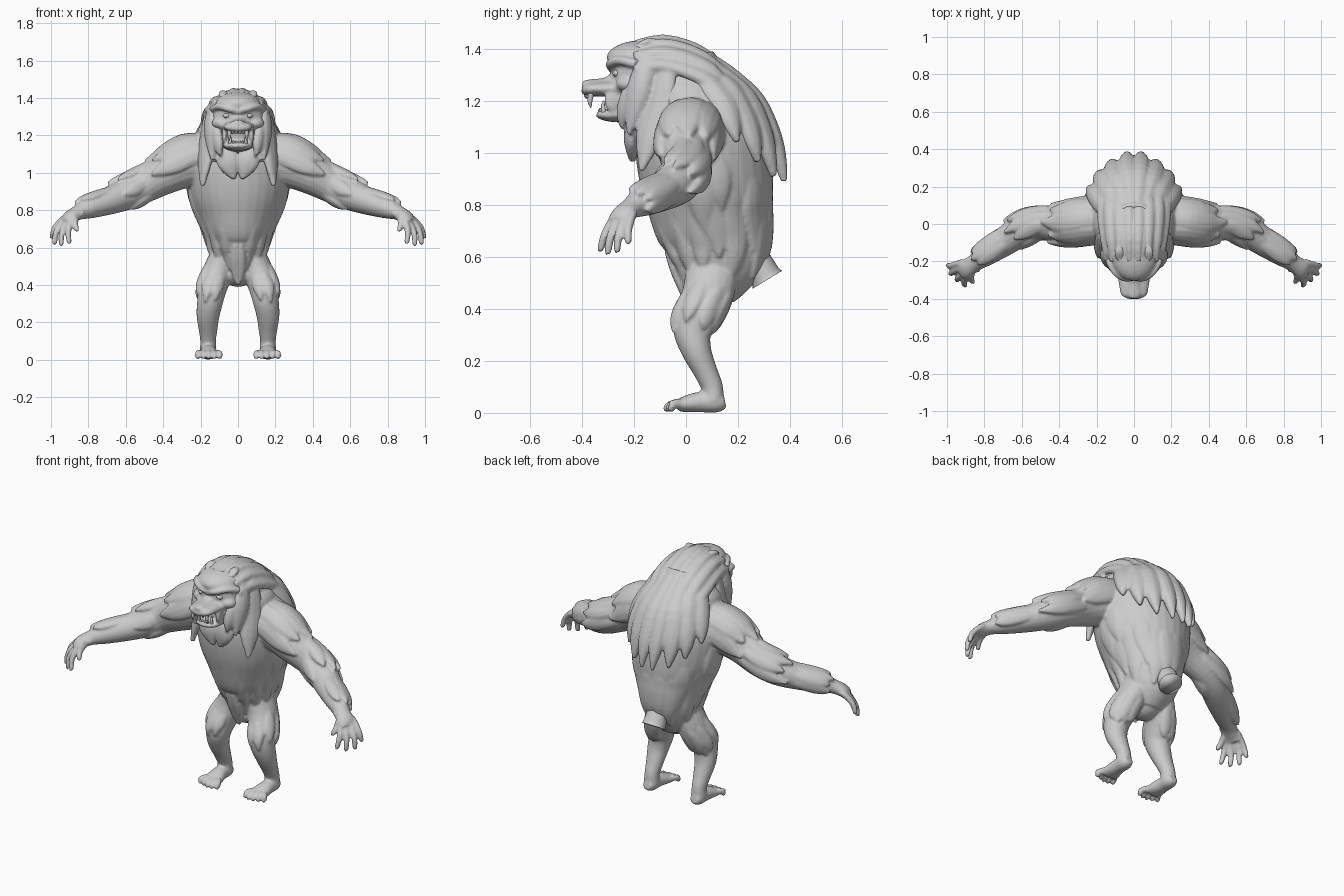
import bpy, bmesh, math
from mathutils import Vector, Matrix

grey = bpy.data.materials.new("grey_fur")
grey.diffuse_color = (0.6, 0.6, 0.6, 1)
UP, FRONT = Vector((0, 0, 1)), Vector((0, -1, 0))


def sample(pts, t):
    """Smooth interpolation of stations (x, y, z, half width, half height)."""
    f = max(0.0, min(1.0, t)) * (len(pts) - 1)
    i = min(int(f), len(pts) - 2)
    u = f - i
    p = [pts[max(0, min(len(pts) - 1, i + k))] for k in (-1, 0, 1, 2)]
    return [0.5 * (2 * b + (c - a) * u + (2 * a - 5 * b + 4 * c - d) * u * u
                   + (3 * b - a - 3 * c + d) * u ** 3) for a, b, c, d in zip(*p)]


def on_tube(pts, t, ang, hint, off=0.0):
    """Point and outward direction on a tube at an angle from its hint axis."""
    v = sample(pts, t)
    d = (Vector(sample(pts, t + .02)[:3]) - Vector(sample(pts, t - .02)[:3])).normalized()
    n = (hint - d * hint.dot(d)).normalized()
    side = d.cross(n)
    out = side * math.sin(ang) + n * math.cos(ang)
    p = (Vector(v[:3]) + side * max(v[3], .002) * math.sin(ang)
         + n * max(v[4], .002) * math.cos(ang))
    return p + out * off, out


def tube(bm, pts, hint=UP, s=1, seg=20, sub=4):
    rings = []
    n = (len(pts) - 1) * sub
    for i in range(n + 1):
        ring = []
        for k in range(seg):
            p, _ = on_tube(pts, i / n, k * math.tau / seg, hint)
            ring.append(bm.verts.new((p.x * s, p.y, p.z)))
        rings.append(ring)
    for a, b in zip(rings, rings[1:]):
        for k in range(seg):
            bm.faces.new((a[k], a[(k + 1) % seg], b[(k + 1) % seg], b[k]))
    bm.faces.new(rings[0])
    bm.faces.new(rings[-1])


def ball(bm, c, r):
    bmesh.ops.create_uvsphere(bm, u_segments=24, v_segments=14, radius=1,
                              matrix=Matrix.Translation(c) @ Matrix.Diagonal((*r, 1)))


def lock(bm, path, w, th, hint, s=1):
    """Flat tapering lock of hair."""
    n = len(path) - 1
    prof = lambda u: 0.55 + 0.45 * math.sin(min(u / .55, 1) * math.pi / 2) if u < .55 \
        else 1 - 0.85 * ((u - .55) / .45) ** 1.8
    st = [(*p, w * prof(i / n), th * (0.4 + .6 * prof(i / n)) if i < n else th * .4)
          for i, p in enumerate(path)]
    tube(bm, st, hint, s, 10, 3)


def hair_on(bm, base, hint, t0, t1, a, w, th, s=1, lift=.01):
    """Lock whose root is sunk in a tube and whose tip lifts off it."""
    path, mid = [], None
    for i in range(6):
        u = i / 5
        p, o = on_tube(base, t0 + (t1 - t0) * u, math.radians(a), hint,
                       -1.1 * th + (lift + 1.1 * th) * u ** .8)
        path.append(p)
        mid = o if i == 3 else mid
    lock(bm, path, w, th, mid, s)


def finish(bm, name, voxel=0, smooth=2):
    bmesh.ops.recalc_face_normals(bm, faces=bm.faces)
    me = bpy.data.meshes.new(name)
    bm.to_mesh(me)
    bm.free()
    me.materials.append(grey)
    me.polygons.foreach_set("use_smooth", [True] * len(me.polygons))
    ob = bpy.data.objects.new(name, me)
    bpy.context.collection.objects.link(ob)
    if voxel:
        m = ob.modifiers.new("blend", 'REMESH')
        m.mode, m.voxel_size, m.use_smooth_shade = 'VOXEL', voxel, True
        m = ob.modifiers.new("soften", 'SMOOTH')
        m.factor, m.iterations = .5, smooth


torso = [(0, .09, .45, .095, .095), (0, .116, .55, .145, .165), (0, .118, .65, .17, .205),
         (0, .10, .75, .208, .232), (0, .088, .85, .25, .25), (0, .072, .95, .272, .258),
         (0, .057, 1.05, .275, .255), (0, .035, 1.15, .245, .235), (0, -.01, 1.25, .19, .19),
         (0, -.04, 1.35, .155, .15)]
tz = lambda z: (z - .45) / .9
arm = [(.12, .03, 1.08, .14, .13), (.26, .015, 1.06, .122, .14), (.38, 0, 1.0, .105, .112),
       (.5, 0, .935, .088, .096), (.6, -.035, .885, .085, .086), (.7, -.1, .845, .076, .072),
       (.8, -.17, .81, .06, .056), (.855, -.21, .787, .046, .04),
       (.9, -.24, .762, .052, .033), (.925, -.252, .735, .05, .022)]
leg = [(.075, .1, .58, .065, .1), (.105, .09, .48, .08, .1), (.135, .05, .39, .078, .088),
       (.148, .025, .32, .07, .075), (.16, .04, .24, .062, .058), (.16, .075, .16, .05, .046),
       (.16, .1, .1, .042, .042), (.16, .105, .045, .045, .04)]

# Body: torso, head, jaws and limbs blended together
bm = bmesh.new()
tube(bm, torso, FRONT, seg=32)
ball(bm, (0, .09, .47), (.09, .095, .08))
ball(bm, (0, -.09, 1.3), (.165, .2, .15))
ball(bm, (0, -.16, 1.365), (.125, .145, .068))
tube(bm, [(0, -.15, 1.235, .11, .07), (0, -.26, 1.245, .09, .038), (0, -.33, 1.246, .08, .03),
          (0, -.38, 1.244, .068, .026), (0, -.4, 1.247, .03, .014)])
tube(bm, [(0, -.15, 1.17, .11, .07), (0, -.24, 1.155, .085, .042), (0, -.295, 1.145, .075, .026),
          (0, -.33, 1.147, .052, .017), (0, -.342, 1.152, .025, .01)])
ball(bm, (0, -.2, 1.2), (.1, .1, .08))
tube(bm, [(0, -.25, 1.305, .04, .03), (0, -.3, 1.272, .034, .02), (0, -.375, 1.266, .034, .015),
          (0, -.398, 1.264, .022, .01)])
for s in (1, -1):
    tube(bm, arm, UP, s)
    tube(bm, leg, FRONT, s)
    ball(bm, (s * .11, .01, 1.2), (.11, .14, .1))
    # brow ridge, cheekbone, mouth corner
    tube(bm, [(0, -.285, 1.328, .018, .018), (.05, -.288, 1.342, .02, .018),
              (.1, -.255, 1.355, .02, .018), (.14, -.19, 1.34, .018, .018)], UP, s)
    ball(bm, (s * .085, -.22, 1.265), (.055, .05, .035))
    ball(bm, (s * .072, -.28, 1.2), (.014, .035, .045))
    # fingers and thumb
    for bx, by, bz, x, y, z in ((.945, -.212, .745, .994, -.222, .648), (.945, -.242, .73, .98, -.265, .615),
                                (.92, -.27, .725, .945, -.3, .608), (.893, -.285, .735, .903, -.328, .62),
                                (.86, -.25, .765, .862, -.31, .685)):
        tube(bm, [(bx - .03, by + .01, bz + .022, .017, .017), (bx, by, bz, .017, .017),
                  ((bx + x) / 2 + .01, (by + y) / 2 - .006, (bz + z) / 2 + .006, .0165, .0165),
                  (x, y, z + .01, .013, .013), (x, y, z, .006, .006)], FRONT, s, 10)
    # foot and toes
    tube(bm, [(.16, .15, .045, .025, .025), (.16, .12, .04, .04, .038), (.16, .06, .042, .043, .04),
              (.157, 0, .034, .054, .032), (.155, -.03, .026, .058, .022)], UP, s)
    for k in range(5):
        x = .097 + k * .0295
        y = -.09 + .009 * abs(k - 1.5)
        tube(bm, [(x * .6 + .063, -.01, .034, .015, .02), (x, -.05, .034, .0135, .018),
                  (x, y + .012, .018, .0135, .016), (x, y, .01, .007, .008)], UP, s, 10)
    # belly fringe, flanks and rump
    lock(bm, [(.014, -.07, .62), (.014, -.045, .55), (.012, -.015, .48), (.006, .01, .4)],
         .03, .018, FRONT, s)
    for a, z0, z1, w in ((26, .8, .46, .03), (50, .8, .48, .032), (72, .82, .52, .036),
                         (92, .88, .6, .05), (112, .9, .52, .05), (135, .92, .62, .055),
                         (150, .85, .54, .055), (170, .85, .57, .055), (82, 1.0, .7, .05),
                         (100, 1.05, .78, .05)):
        hair_on(bm, torso, FRONT, tz(z0), tz(z1), a, w, .018, s, .004)
    # shoulder, elbow and wrist tufts
    for t0, t1, w, angs, th, lift in ((0, .28, .06, (-85, -45, -5, 35, 75), .026, .006),
                                      (.24, .5, .042, (-100, -62, -25, 12), .022, .014),
                                      (.5, .75, .036, (-105, -65, -25, 15), .018, .012),
                                      (.3, .5, .04, (75, 150), .02, 0)):
        for i, a in enumerate(angs):
            hair_on(bm, arm, UP, t0, t1 - .03 * (i % 2), a, w, th, s, lift)
    # thigh and knee tufts
    for a, t0, t1 in ((-20, .2, .45), (20, .2, .43), (-70, .1, .4), (-120, .1, .44),
                      (-160, .1, .4), (160, .1, .38), (-175, .22, .48), (-145, .25, .5)):
        hair_on(bm, leg, FRONT, t0, t1, a, .035, .018, s, .006)
finish(bm, "body", .0075)

# Tail stump with a flat cut end
bm = bmesh.new()
tube(bm, [(0, .2, .67, .06, .06), (0, .265, .59, .062, .058), (0, .302, .53, .066, .06),
          (0, .313, .512, .07, .066)], Vector((0, 1, 0)))
finish(bm, "tail_stump")

# Mane: crown locks over a cape of long back locks, with the hair framing the face
bm = bmesh.new()
for s in (1, -1):
    for a, end, w, lift in ((173, .85, .05, .045), (156, .87, .055, .026), (139, .93, .055, .012),
                            (121, 1.02, .055, .004)):
        hair_on(bm, torso, FRONT, tz(1.33), tz(end), a, w, .036, s, lift)
    for x0, x1, dz, y1, z1, w in ((.022, .03, 0, .195, 1.275, .034), (.07, .085, .015, .18, 1.235, .036),
                                  (.11, .14, .045, .14, 1.185, .04), (.135, .18, .09, .1, 1.16, .042)):
        ys, zs = (-.2, -.09, .03, .12), (1.41, 1.428, 1.395, 1.335)
        path = [(x0 + (x1 - x0) * i / 4, ys[i], zs[i] - dz) for i in range(4)] + [(x1, y1, z1)]
        lock(bm, path, w, .03, Vector((x0 * 4, .35, 1)).normalized(), s)
    # cheek ruff over a filled jowl
    ball(bm, (s * .095, -.12, 1.2), (.075, .11, .17))
    lock(bm, [(.1, -.15, 1.38), (.135, -.16, 1.33), (.148, -.18, 1.25), (.143, -.2, 1.16),
              (.135, -.22, 1.07)], .05, .03, Vector((1, -.5, 0)), s)
    lock(bm, [(.11, -.2, 1.28), (.115, -.225, 1.22), (.105, -.24, 1.15), (.095, -.245, 1.09)],
         .035, .025, Vector((1, -1, 0)), s)
    # side locks reaching the chest
    lock(bm, [(.125, -.08, 1.37), (.15, -.09, 1.28), (.165, -.11, 1.16), (.178, -.145, 1.05),
              (.19, -.17, .93)], .07, .032, Vector((1, -.6, 0)), s)
    # beard
    lock(bm, [(.05, -.18, 1.16), (.06, -.205, 1.1), (.045, -.21, 1.04), (.02, -.205, .965)],
         .065, .03, FRONT, s)
    # brow tufts
    lock(bm, [(.07, -.2, 1.39), (.075, -.175, 1.412), (.08, -.145, 1.428), (.082, -.12, 1.436)],
         .028, .014, UP, s)
finish(bm, "mane", .0085)

# Eyes
bm = bmesh.new()
for s in (1, -1):
    ball(bm, (s * .06, -.262, 1.305), (.02, .02, .014))
finish(bm, "eyes")

# Teeth: fangs and incisors
bm = bmesh.new()
for s in (1, -1):
    for x, y, z, dz, r in ((.046, -.365, 1.228, -.055, .011), (.042, -.315, 1.15, .05, .01),
                           (.01, -.38, 1.228, -.02, .009), (.027, -.375, 1.228, -.02, .008),
                           (.01, -.327, 1.152, .02, .008), (.025, -.325, 1.152, .02, .007)):
        tube(bm, [(x, y, z, r, r), (x, y - .004, z + dz * .6, r * .8, r * .8), (x, y, z + dz, .002, .002)],
             FRONT, s, 8)
finish(bm, "teeth")
